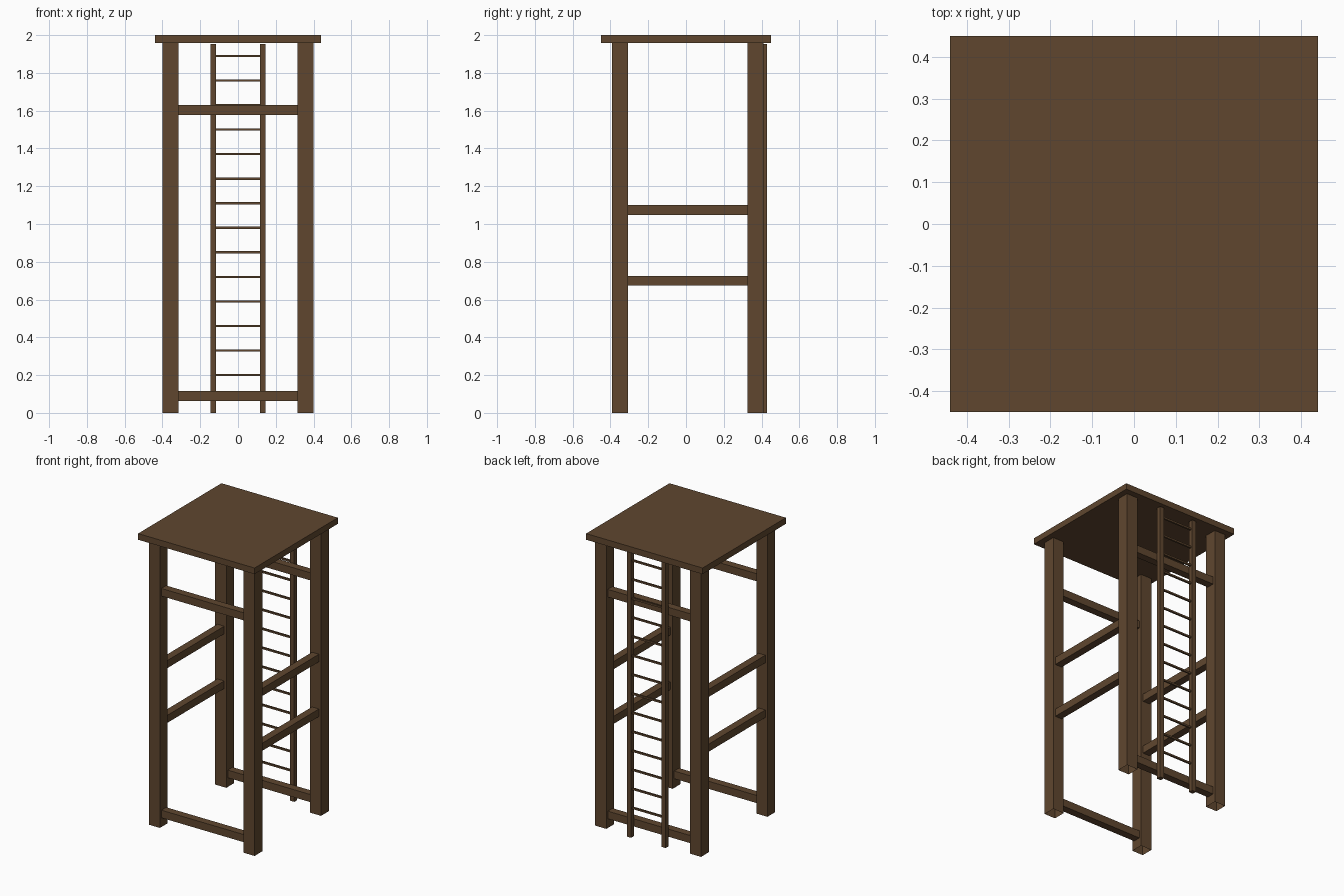
import bpy, bmesh

if "Cube" in bpy.data.objects:
    bpy.data.objects.remove(bpy.data.objects["Cube"])

wood = bpy.data.materials.new("dark_wood")
wood.diffuse_color = (0.115, 0.062, 0.028, 1)
wood.use_nodes = True
wood.node_tree.nodes["Principled BSDF"].inputs["Base Color"].default_value = wood.diffuse_color


def box(name, x, y, z, open_bottom=False):
    """Axis-aligned beam from (min, max) ranges."""
    bm = bmesh.new()
    bmesh.ops.create_cube(bm, size=1)
    for v in bm.verts:
        v.co = [(r[0] + r[1]) / 2 + c * (r[1] - r[0]) for c, r in zip(v.co, (x, y, z))]
    bm.normal_update()
    if open_bottom:
        bmesh.ops.delete(bm, geom=[f for f in bm.faces if f.normal.z < -0.5], context='FACES_ONLY')
    mesh = bpy.data.meshes.new(name)
    bm.to_mesh(mesh)
    bm.free()
    mesh.materials.append(wood)
    obj = bpy.data.objects.new(name, mesh)
    bpy.context.collection.objects.link(obj)
    return obj


def around(c, size):
    return (c - size / 2, c + size / 2)


POST, RAIL = 0.084, 0.052
PX, FRONT, BACK = 0.358, -0.35, 0.367

# Flat platform on top
box("platform", (-0.44, 0.44), (-0.45, 0.45), (1.958, 2.0))

# Four corner posts, hollow at the foot
for side, sx in (("left", -PX), ("right", PX)):
    for end, y in (("front", FRONT), ("back", BACK)):
        box(f"{end}_{side}_post", around(sx, POST), around(y, POST), (0, 1.958), True)
    # Side rails
    for level, z in (("lower", 0.70), ("upper", 1.074)):
        box(f"{side}_{level}_rail", around(sx, RAIL),
            (FRONT + POST / 2, BACK - POST / 2), around(z, RAIL))

# Front and back rails
for end, y in (("front", FRONT), ("back", BACK)):
    for level, z in (("lower", 0.089), ("upper", 1.604)):
        box(f"{end}_{level}_rail", (-PX + POST / 2, PX - POST / 2),
            around(y, RAIL), around(z, RAIL))

# Ladder on the back
LY = 0.413
for side, x in (("left", -0.131), ("right", 0.131)):
    box(f"ladder_{side}_stile", around(x, 0.031), around(LY, 0.031), (0, 1.952))
for i in range(14):
    box(f"ladder_rung_{i + 1}", (-0.116, 0.116), around(LY, 0.012), around(0.2 + 0.13 * i, 0.012))
